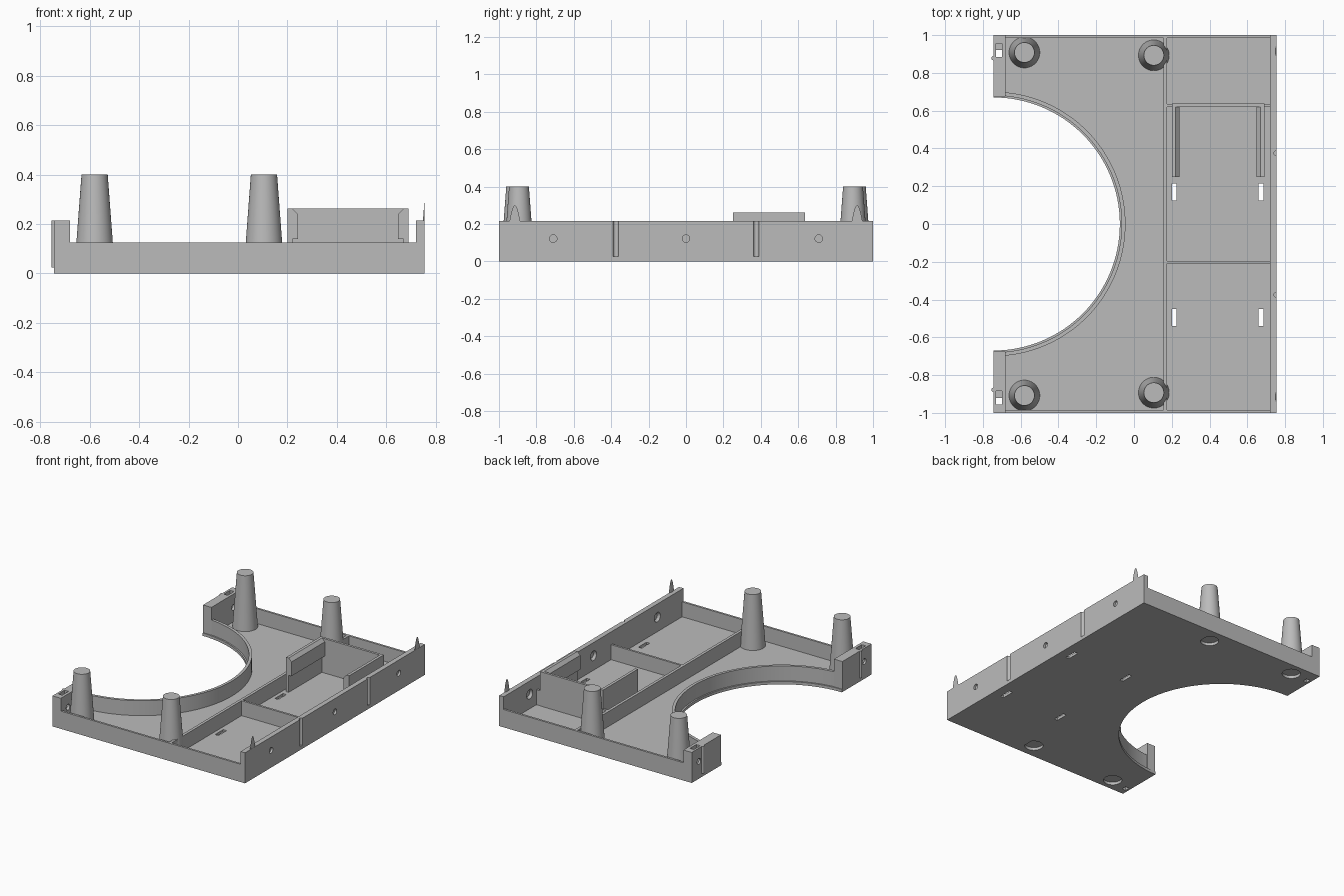
import bpy, bmesh, math
from mathutils import Matrix, Vector

old = bpy.data.objects.get("Cube")
if old:
    bpy.data.objects.remove(old)

grey = bpy.data.materials.new("plain grey")
grey.use_nodes = True
COLOUR = (0.5, 0.5, 0.5, 1)
grey.diffuse_color = COLOUR
grey.node_tree.nodes["Principled BSDF"].inputs["Base Color"].default_value = COLOUR

LEFT, RIGHT = -0.745, 0.755
FLOOR, LOW, HIGH = 0.02, 0.125, 0.215
HOLE_Z = 0.122


def finish(name, bm):
    bmesh.ops.recalc_face_normals(bm, faces=bm.faces)
    mesh = bpy.data.meshes.new(name)
    bm.to_mesh(mesh)
    bm.free()
    ob = bpy.data.objects.new(name, mesh)
    bpy.context.collection.objects.link(ob)
    mesh.materials.append(grey)
    return ob


def add_box(bm, x, y, z):
    centre = Vector([sum(r) / 2 for r in (x, y, z)])
    size = [abs(r[1] - r[0]) for r in (x, y, z)]
    bmesh.ops.create_cube(bm, size=1, matrix=Matrix.Translation(centre) @ Matrix.Diagonal(size + [1]))


def add_cone(bm, x, y, z, r1, r2, depth, along_x=False, sides=48):
    """Cone or cylinder starting at the given point, running up z or along x."""
    turn = Matrix.Rotation(math.pi / 2, 4, 'Y') if along_x else Matrix()
    place = Matrix.Translation((x, y, z)) @ turn @ Matrix.Translation((0, 0, depth / 2))
    bmesh.ops.create_cone(bm, cap_ends=True, segments=sides, radius1=r1, radius2=r2,
                          depth=depth, matrix=place)


def box(name, x, y, z):
    bm = bmesh.new()
    add_box(bm, x, y, z)
    return finish(name, bm)


def prism(name, points, direction):
    bm = bmesh.new()
    face = bm.faces.new([bm.verts.new(p) for p in points])
    ext = bmesh.ops.extrude_face_region(bm, geom=[face])
    bmesh.ops.translate(bm, vec=direction, verts=[v for v in ext["geom"] if isinstance(v, bmesh.types.BMVert)])
    return finish(name, bm)


def activate(ob):
    bpy.ops.object.select_all(action='DESELECT')
    ob.select_set(True)
    bpy.context.view_layer.objects.active = ob


def cut(ob, bm):
    cutter = finish("cutter", bm)
    cutter.hide_render = True
    mod = ob.modifiers.new("cut", 'BOOLEAN')
    mod.operation, mod.solver, mod.object = 'DIFFERENCE', 'EXACT', cutter
    activate(ob)
    bpy.ops.object.modifier_apply(modifier=mod.name)
    bpy.data.objects.remove(cutter)


def smooth(ob):
    activate(ob)
    bpy.ops.object.shade_smooth_by_angle(angle=math.radians(30))


def arc(radius, z, steps=64):
    angles = [math.pi * (i / steps - 0.5) for i in range(steps + 1)]
    return [(LEFT + radius * math.cos(a), radius * math.sin(a), z) for a in angles]


posts = [(x, s * y) for s in (-1, 1) for x, y in ((-0.58, 0.908), (0.105, 0.893))]

# Floor plate with a half-round bay, slots and post sockets
floor = prism("floor", arc(0.67, 0) + [(LEFT, 1, 0), (RIGHT, 1, 0), (RIGHT, -1, 0), (LEFT, -1, 0)],
              (0, 0, FLOOR))
bm = bmesh.new()
for x in (0.213, 0.673):
    for y in (0.17, -0.495):
        add_box(bm, (x - 0.013, x + 0.013), (y - 0.045, y + 0.045), (-0.1, 0.1))
for x, y in posts:
    add_cone(bm, x, y, -0.1, 0.06, 0.06, 0.2)
for y in ((0.885, 0.92), (-0.955, -0.92)):
    add_box(bm, (-0.73, -0.7), y, (-0.1, 0.1))
cut(floor, bm)

# Rim around the bay
rim = prism("bay_rim", arc(0.68, 0) + arc(0.7, 0)[::-1], (0, 0, LOW))
smooth(rim)
smooth(floor)

# Tapered posts with a shallow socket underneath
for x, y in posts:
    bm = bmesh.new()
    add_cone(bm, x, y, 0, 0.083, 0.053, 0.4)
    post = finish("post", bm)
    bm = bmesh.new()
    add_cone(bm, x, y, -0.1, 0.06, 0.06, 0.1 + FLOOR)
    cut(post, bm)
    smooth(post)

# Tall wall with countersunk holes and vertical grooves
wall = box("tall_wall", (0.72, RIGHT), (-1, 1), (0, HIGH))
bm = bmesh.new()
for y in (-0.71, 0, 0.71):
    add_cone(bm, 0.715, y, HOLE_Z, 0.037, 0.02, 0.025, True)
    add_cone(bm, 0.735, y, HOLE_Z, 0.02, 0.02, 0.1, True)
for y in (-0.375, 0.375):
    add_cone(bm, RIGHT, y, 0.025, 0.014, 0.014, 0.4, sides=24)
cut(wall, bm)
smooth(wall)

for s, side in ((-1, "right"), (1, "left")):
    # Low side walls
    box(side + "_side_wall", (LEFT, RIGHT), (s, s * 0.985), (0, LOW))

    # Sliver of a tapered post on the tall wall
    bm = bmesh.new()
    add_cone(bm, 0.815, s * 0.915, 0, 0.083, 0.053, 0.4, sides=96)
    for point, normal in (((RIGHT - 0.0005, 0, 0), (1, 0, 0)), ((0, 0, 0.15), (0, 0, -1))):
        res = bmesh.ops.bisect_plane(bm, geom=bm.verts[:] + bm.edges[:] + bm.faces[:],
                                     plane_co=point, plane_no=normal, clear_outer=True)
        edges = [e for e in res["geom_cut"] if isinstance(e, bmesh.types.BMEdge)]
        bmesh.ops.holes_fill(bm, edges=edges)
    smooth(finish("wall_spike", bm))

    # End block with a slot, a stepped pocket and a cross hole
    block = box(side + "_end_block", (LEFT, -0.68), (s * 0.675, s), (0, HIGH))
    bm = bmesh.new()
    add_box(bm, (-0.73, -0.7), sorted((s * 0.885, s * 0.92) if s > 0 else (-0.955, -0.92)), (-0.1, 0.4))
    cut(block, bm)
    bm = bmesh.new()
    add_box(bm, (-0.73, -0.7), sorted((s * 0.885, s * 0.955)), (0.08, 0.4))
    cut(block, bm)
    bm = bmesh.new()
    add_cone(bm, -0.8, s * 0.92, HOLE_Z, 0.02, 0.02, 0.2, True)
    cut(block, bm)
    smooth(block)

    # Alignment rib
    bm = bmesh.new()
    add_cone(bm, LEFT + 0.002, s * 0.878, 0.025, 0.012, 0.012, HIGH - 0.025, sides=24)
    smooth(finish("alignment_rib", bm))

# Compartment dividers
box("long_divider", (0.155, 0.175), (-0.99, 0.99), (0, LOW))
box("front_divider", (0.17, 0.73), (-0.21, -0.195), (0, LOW))
box("back_divider", (0.17, 0.73), (0.62, 0.635), (0, LOW))

# Clip holder: two lipped cheeks and a back panel
middle = 0.445
cheek = [(0.245, 0), (0.245, 0.262), (0.225, 0.262), (0.203, 0.24),
         (0.203, 0.14), (0.225, 0.14), (0.225, 0)]
for s, side in ((-1, "right"), (1, "left")):
    prism(side + "_clip_cheek", [(middle + s * x, 0.25, z) for x, z in cheek], (0, 0.38, 0))
box("clip_back_panel", (0.2, 0.69), (0.62, 0.637), (0, 0.262))
